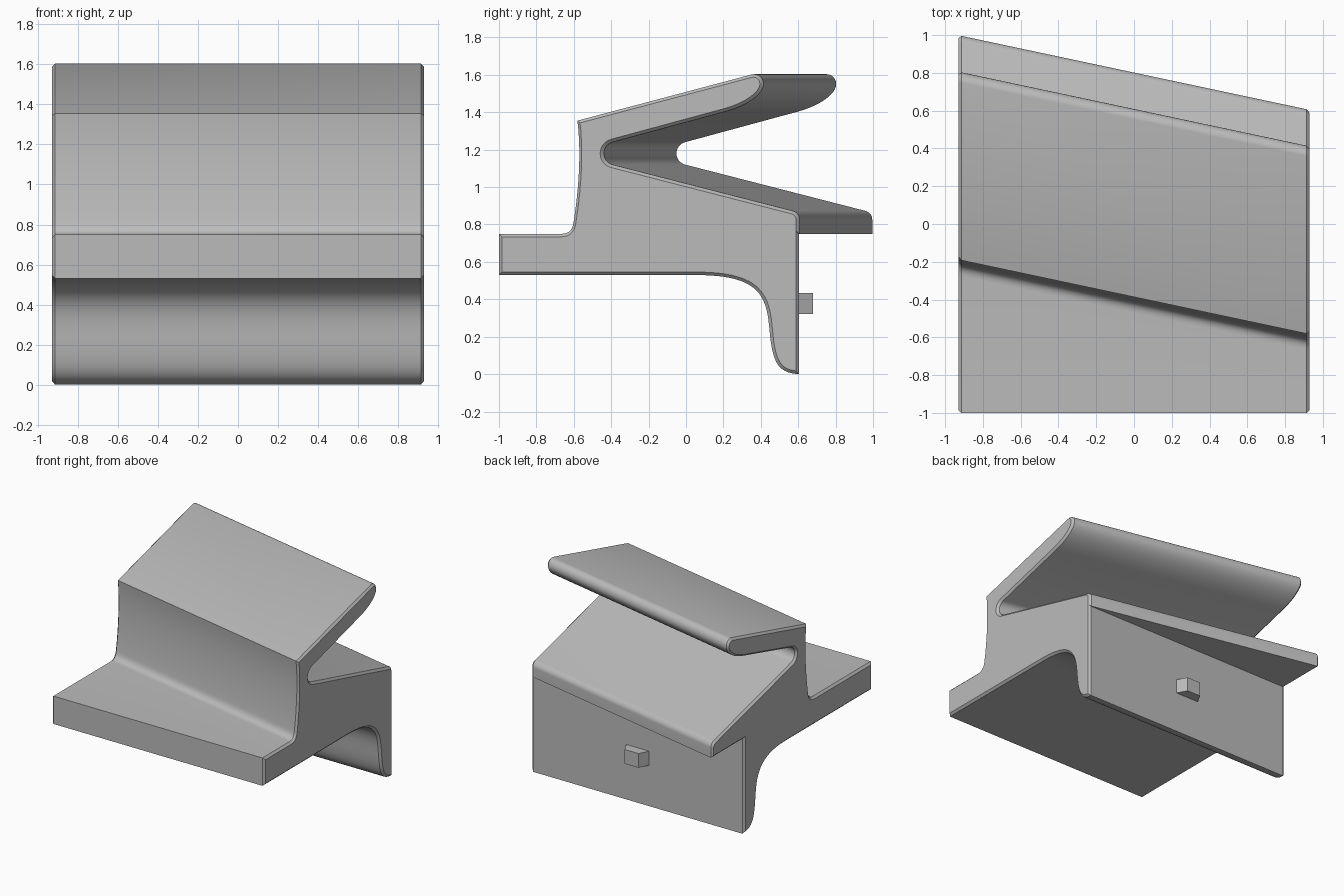
import bpy
import bmesh
import math
from mathutils import Vector

cube = bpy.data.objects.get("Cube")
if cube:
    bpy.data.objects.remove(cube, do_unlink=True)

GREY = (0.5, 0.5, 0.5)
grey = bpy.data.materials.new("plain grey")
grey.use_nodes = True
grey.diffuse_color = (*GREY, 1)
grey.node_tree.nodes["Principled BSDF"].inputs["Base Color"].default_value = (*GREY, 1)

HALF = 0.93       # half width
CHAMFER = 0.016   # end chamfer
SKEW = 0.2125     # backward slant of the upper part per unit of x
BACK = 0.603


def bezier(a, b, c, d, n=12):
    pts = []
    for i in range(n + 1):
        t = i / n
        u = 1 - t
        pts.append(tuple(u**3 * p + 3*u*u*t * q + 3*u*t*t * r + t**3 * s
                         for p, q, r, s in zip(a, b, c, d)))
    return pts


def arc(cy, cz, r, start, end, n=10):
    return [(cy + r * math.cos(math.radians(start + (end - start) * i / n)),
             cz + r * math.sin(math.radians(start + (end - start) * i / n)))
            for i in range(n + 1)]


def finish(name, bm):
    bmesh.ops.recalc_face_normals(bm, faces=bm.faces)
    mesh = bpy.data.meshes.new(name)
    bm.to_mesh(mesh)
    bm.free()
    mesh.materials.append(grey)
    obj = bpy.data.objects.new(name, mesh)
    bpy.context.collection.objects.link(obj)
    return obj


# Straight lower profile: ledge underside, curved leg and back wall (y, z)
lower = [(-1, 0.75), (-1, 0.53)]
lower += bezier((0.05, 0.53), (0.38, 0.53), (0.43, 0.43), (0.445, 0.25))
lower += bezier((0.445, 0.25), (0.46, 0.08), (0.48, 0.005), (BACK, 0))[1:]
lower += [(BACK, 0.75)]

# Slanted upper profile: sloping deck, notch, flap and concave front wall
upper = [(BACK, 0.75)]
upper += arc(BACK - 0.048, 0.826, 0.048, 0, 75, 7)
upper += arc(-0.382, 1.18, 0.062, 255, 105, 12)
upper += bezier((0.2, 1.402), (0.33, 1.437), (0.41, 1.5), (0.41, 1.55))
upper += bezier((0.41, 1.55), (0.41, 1.58), (0.39, 1.604), (0.355, 1.604), 6)[1:]
upper += bezier((-0.585, 1.355), (-0.565, 1.2), (-0.575, 1.0), (-0.606, 0.81), 10)
upper += bezier((-0.606, 0.81), (-0.612, 0.77), (-0.63, 0.75), (-0.67, 0.75), 7)[1:]


def section(x):
    shift = SKEW * (HALF - x) + 0.001
    return [Vector(p) for p in lower] + [Vector((y + shift, z)) for y, z in upper]


def inset(points, amount):
    """Mitred inward offset of a counter-clockwise loop."""
    result = []
    for i, p in enumerate(points):
        a = (p - points[i - 1]).normalized()
        b = (points[(i + 1) % len(points)] - p).normalized()
        na, nb = Vector((-a.y, a.x)), Vector((-b.y, b.x))
        result.append(p + (na + nb) * amount / max(0.3, 1 + na.dot(nb)))
    return result


# Main body: four sections along x, the outer two inset to form the chamfers
bm = bmesh.new()
rings = []
for x, edge in ((-HALF, True), (-HALF + CHAMFER, False),
                (HALF - CHAMFER, False), (HALF, True)):
    loop = section(x)
    if edge:
        loop = inset(section(x), CHAMFER)
    rings.append([bm.verts.new((x, p.x, p.y)) for p in loop])
count = len(rings[0])
for near, far in zip(rings, rings[1:]):
    for i in range(count):
        j = (i + 1) % count
        bm.faces.new((near[i], near[j], far[j], far[i]))
bm.faces.new(rings[0])
bm.faces.new(rings[-1])
body = finish("body", bm)
bpy.context.view_layer.objects.active = body
body.select_set(True)
bpy.ops.object.shade_smooth_by_angle(angle=math.radians(25))
body.select_set(False)

# Small tapered locating block on the back wall
bm = bmesh.new()
plan = [(-0.105, BACK - 0.01), (0.105, BACK - 0.01), (0.06, 0.68), (-0.06, 0.68)]
base = bm.faces.new([bm.verts.new((x, y, 0.322)) for x, y in plan])
top = bmesh.ops.extrude_face_region(bm, geom=[base])
bmesh.ops.translate(bm, vec=(0, 0, 0.112),
                    verts=[v for v in top["geom"] if isinstance(v, bmesh.types.BMVert)])
finish("back_block", bm)
